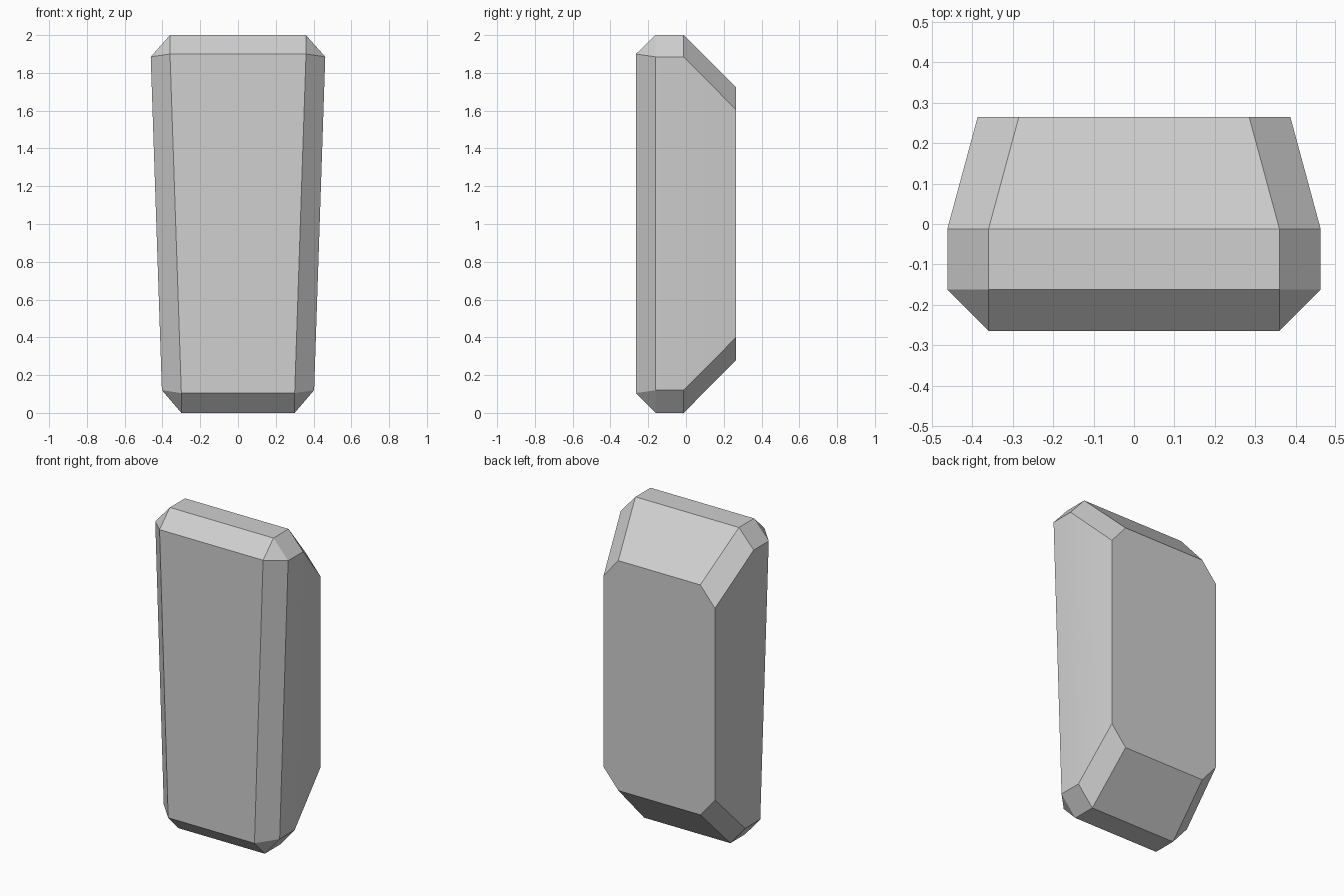
import bpy, bmesh, math

if "Cube" in bpy.data.objects:
    bpy.data.objects.remove(bpy.data.objects["Cube"])

# One flat colour
stone = bpy.data.materials.new("light_grey")
stone.diffuse_color = (0.63, 0.63, 0.63, 1)
stone.use_nodes = True
stone.node_tree.nodes["Principled BSDF"].inputs["Base Color"].default_value = stone.diffuse_color

# Stations front to back: y, then (x, z) of the upper inner, upper outer,
# lower outer and lower inner corners of the right half
stations = [
    (-0.265, (0.36, 1.90), (0.36, 1.90), (0.30, 0.105), (0.30, 0.105)),
    (-0.162, (0.36, 2.00), (0.462, 1.885), (0.403, 0.12), (0.30, 0.00)),
    (-0.012, (0.36, 2.00), (0.462, 1.885), (0.403, 0.12), (0.30, 0.00)),
    (0.265, (0.285, 1.725), (0.387, 1.605), (0.387, 0.40), (0.285, 0.28)),
]

bm = bmesh.new()
rings = []
for y, *half in stations:
    outline = half + [(-x, z) for x, z in reversed(half)]
    rings.append([bm.verts.new((x, y, z)) for x, z in outline])

# Loft between stations, then cap the front and back
for a, b in zip(rings, rings[1:]):
    for i in range(8):
        j = (i + 1) % 8
        bm.faces.new((a[i], a[j], b[j], b[i]))
bm.faces.new(rings[0])
bm.faces.new(rings[-1])

# Collapse the doubled front corners into triangular facets
bmesh.ops.remove_doubles(bm, verts=bm.verts[:], dist=0.001)
bmesh.ops.recalc_face_normals(bm, faces=bm.faces[:])

mesh = bpy.data.meshes.new("tapered_block")
bm.to_mesh(mesh)
bm.free()
mesh.materials.append(stone)
block = bpy.data.objects.new("tapered_block", mesh)
bpy.context.collection.objects.link(block)

# Soft sides, crisp chamfers
bpy.context.view_layer.objects.active = block
block.select_set(True)
bpy.ops.object.shade_smooth_by_angle(angle=math.radians(20))
